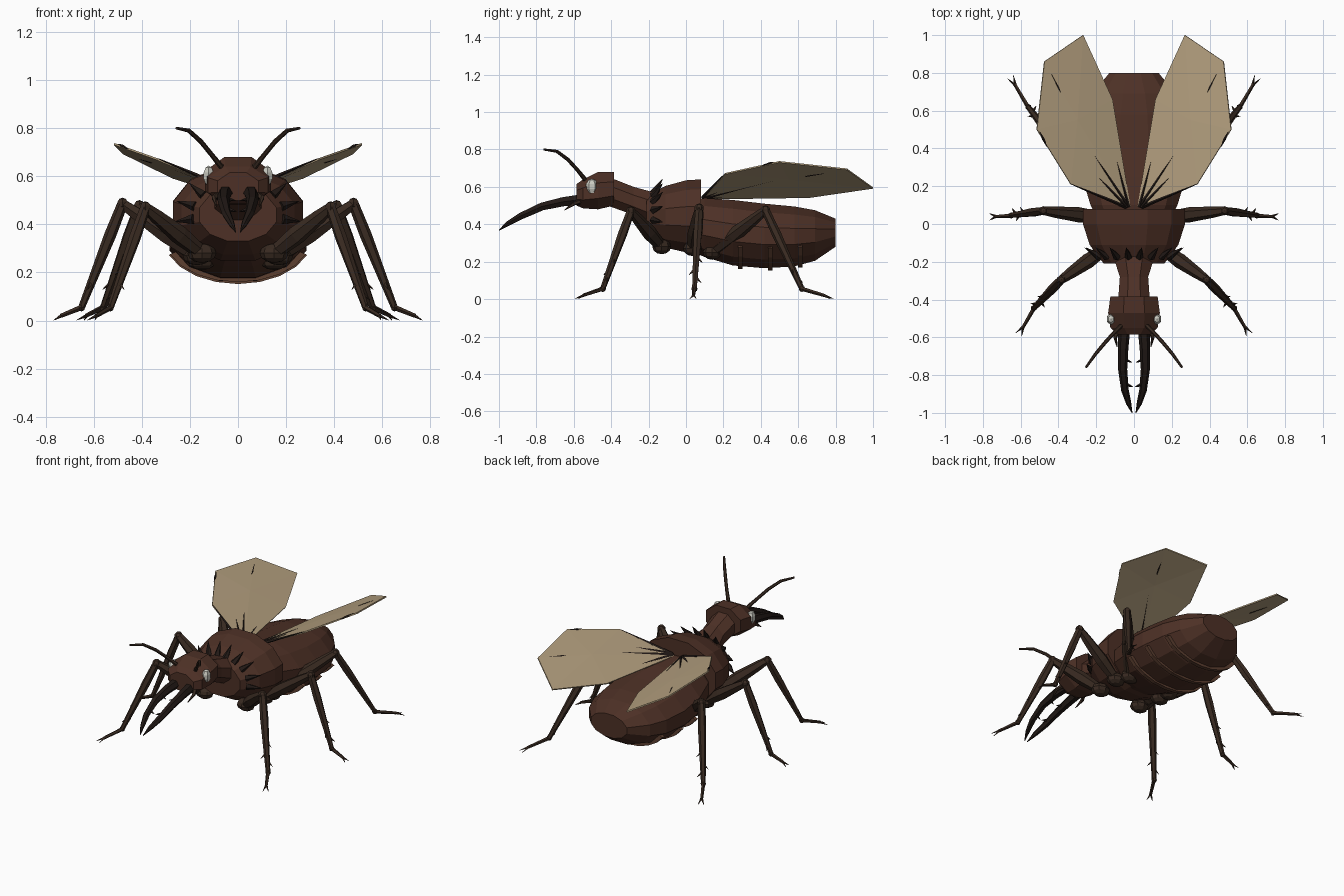
import bpy, bmesh, math
from mathutils import Vector

if "Cube" in bpy.data.objects:
    bpy.data.objects.remove(bpy.data.objects["Cube"])


def mat(name, *c):
    m = bpy.data.materials.new(name)
    m.diffuse_color = c if len(c) == 4 else (*c, 1)
    m.use_nodes = True
    m.node_tree.nodes["Principled BSDF"].inputs["Base Color"].default_value = m.diffuse_color
    return m


SHELL = mat("brown_shell", 0.075, 0.03, 0.019)
DARK = mat("dark_limb", 0.04, 0.023, 0.015)
BLACK = mat("black_spine", 0.016, 0.01, 0.008)
PLATE = mat("belly_plate", 0.11, 0.05, 0.03)
WING = mat("wing_membrane", 0.45, 0.345, 0.21, 0.9)
EYE = mat("pale_eye", 0.6, 0.6, 0.54)


def finish(name, bm, material, mirror=False):
    bmesh.ops.recalc_face_normals(bm, faces=bm.faces)
    me = bpy.data.meshes.new(name)
    bm.to_mesh(me)
    bm.free()
    ob = bpy.data.objects.new(name, me)
    bpy.context.collection.objects.link(ob)
    me.materials.append(material)
    if mirror:
        ob.modifiers.new("Mirror", 'MIRROR').use_mirror_merge = False
    return ob


def skin(bm, rings):
    loops = [[bm.verts.new(p) for p in r] for r in rings]
    n = len(loops[0])
    for a, b in zip(loops, loops[1:]):
        for i in range(n):
            j = (i + 1) % n
            bm.faces.new((a[i], a[j], b[j], b[i]))
    bm.faces.new(loops[0])
    bm.faces.new(loops[-1])


def body(name, sections, sides, material=SHELL):
    """Loft along y; sections are (y, bottom z, top z, half width)."""
    bm = bmesh.new()
    k = 1 / math.cos(math.pi / sides)
    rings = []
    for y, lo, hi, w in sections:
        ring = []
        for i in range(sides):
            a = 2 * math.pi * (i + 0.5) / sides
            ring.append((w * math.sin(a) * (k if sides % 4 == 0 else 1), y,
                         (lo + hi) / 2 + (hi - lo) / 2 * k * math.cos(a)))
        rings.append(ring)
    skin(bm, rings)
    return finish(name, bm, material)


def tube(bm, pts, radii, sides=6):
    pts = [Vector(p) for p in pts]
    rings = []
    for i, p in enumerate(pts):
        t = (pts[min(i + 1, len(pts) - 1)] - pts[max(i - 1, 0)]).normalized()
        ref = Vector((0, 0, 1)) if abs(t.z) < 0.92 else Vector((0, 1, 0))
        u = t.cross(ref).normalized()
        v = u.cross(t)
        rings.append([p + radii[i] * (u * math.cos(2 * math.pi * k / sides)
                                      + v * math.sin(2 * math.pi * k / sides))
                      for k in range(sides)])
    skin(bm, rings)


def ball(bm, loc, scale, u=8, v=6):
    r = bmesh.ops.create_uvsphere(bm, u_segments=u, v_segments=v, radius=1)
    bmesh.ops.scale(bm, vec=scale, verts=r["verts"])
    bmesh.ops.translate(bm, vec=loc, verts=r["verts"])


# Main body
body("abdomen", [(0.04, 0.25, 0.53, 0.2), (0.1, 0.225, 0.54, 0.23), (0.25, 0.18, 0.53, 0.275),
                 (0.42, 0.165, 0.51, 0.285), (0.58, 0.175, 0.495, 0.265),
                 (0.69, 0.205, 0.475, 0.22), (0.8, 0.28, 0.43, 0.13)], 12)
body("thorax", [(-0.21, 0.33, 0.55, 0.16), (-0.11, 0.275, 0.605, 0.235),
                (0.0, 0.25, 0.635, 0.27), (0.08, 0.25, 0.64, 0.27)], 12)
body("neck", [(-0.17, 0.4, 0.57, 0.11), (-0.28, 0.45, 0.6, 0.075), (-0.42, 0.5, 0.655, 0.085)], 8)
body("head", [(-0.385, 0.5, 0.68, 0.125), (-0.47, 0.48, 0.68, 0.137),
              (-0.55, 0.485, 0.64, 0.125), (-0.585, 0.5, 0.615, 0.085)], 8)

# Belly bands
for n, (y, w, lo) in enumerate([(0.29, 0.305, 0.16), (0.45, 0.31, 0.152), (0.61, 0.285, 0.168)]):
    bm = bmesh.new()
    rings = []
    for i in range(9):
        a = math.radians(-68 + 17 * i)
        ring = []
        for dy, inset in ((-0.012, 0), (0.012, 0), (0.012, 0.05), (-0.012, 0.05)):
            ring.append(((w - inset) * math.sin(a), y + dy,
                         0.345 - (0.345 - lo - inset) * math.cos(a)))
        rings.append(ring)
    skin(bm, rings)
    finish(f"belly_band_{n + 1}", bm, PLATE)

# Collar of backward-leaning spines
bm = bmesh.new()
for deg in (9, 29, 50, 74, 98):
    a = math.radians(deg)
    d = Vector((math.sin(a), 0, math.cos(a)))
    base = Vector((0.185 * d.x, -0.175, 0.44 + 0.125 * d.z))
    tube(bm, [base, base + d * 0.08 + Vector((0, 0.05, 0))], [0.022, 0.001], 5)
finish("thorax_spines", bm, BLACK, True)

# Eyes
bm = bmesh.new()
ball(bm, (0.122, -0.503, 0.602), (0.025, 0.033, 0.042), 6, 5)
finish("eyes", bm, EYE, True)

# Mandibles with inner teeth and palps
bm = bmesh.new()
tube(bm, [(0.05, -0.54, 0.535), (0.058, -0.66, 0.52), (0.06, -0.77, 0.495),
          (0.048, -0.88, 0.445), (0.028, -0.95, 0.405), (0.01, -1.0, 0.368)],
     [0.032, 0.028, 0.024, 0.02, 0.014, 0.002])
for y, x, z in ((-0.72, 0.045, 0.505), (-0.85, 0.04, 0.46)):
    tube(bm, [(x, y, z), (x - 0.035, y - 0.012, z - 0.006)], [0.011, 0.001], 4)
finish("mandibles", bm, BLACK, True)
bm = bmesh.new()
tube(bm, [(0.075, -0.55, 0.53), (0.1, -0.6, 0.51), (0.09, -0.65, 0.475)], [0.014, 0.011, 0.002], 5)
finish("palps", bm, DARK, True)

# Antennae
bm = bmesh.new()
tube(bm, [(0.07, -0.54, 0.64), (0.11, -0.58, 0.69), (0.155, -0.63, 0.745),
          (0.205, -0.69, 0.79), (0.255, -0.76, 0.8)], [0.012, 0.01, 0.01, 0.009, 0.006])
finish("antennae", bm, DARK, True)

# Legs: hip, knee, ankle, toe
legs = {
    "front_legs": [(0.15, -0.13, 0.28), (0.385, -0.295, 0.47), (0.53, -0.445, 0.055), (0.61, -0.585, 0.008)],
    "middle_legs": [(0.17, 0.035, 0.27), (0.48, 0.07, 0.485), (0.65, 0.045, 0.055), (0.765, 0.038, 0.008)],
    "hind_legs": [(0.15, 0.14, 0.25), (0.41, 0.425, 0.475), (0.56, 0.62, 0.055), (0.655, 0.78, 0.008)],
}
for name, pts in legs.items():
    hip, knee, ankle, toe = map(Vector, pts)
    bm = bmesh.new()
    ball(bm, hip, (0.06, 0.05, 0.04))
    tube(bm, [hip, hip.lerp(knee, 0.4), hip.lerp(knee, 0.8), knee], [0.03, 0.04, 0.03, 0.022])
    ball(bm, knee, (0.026, 0.026, 0.026), 6, 5)
    tube(bm, [knee, knee.lerp(ankle, 0.3), ankle], [0.022, 0.025, 0.014])
    ball(bm, ankle, (0.017, 0.017, 0.017), 6, 4)
    tube(bm, [ankle, ankle.lerp(toe, 0.75)], [0.012, 0.009], 5)
    # Shin spurs and forked claw
    step = (toe - ankle).normalized()
    side = Vector((-step.y, step.x, 0)).normalized()
    for f, s in ((0.6, 1), (0.75, -1), (0.85, 1)):
        p = knee.lerp(ankle, f)
        tube(bm, [p, p + side * s * 0.035 + step * 0.02 - Vector((0, 0, 0.025))], [0.011, 0.001], 4)
    p = ankle.lerp(toe, 0.7)
    for s in (-1, 1):
        tube(bm, [p, toe + side * s * 0.018 - Vector((0, 0, 0.006))], [0.008, 0.001], 4)
    finish(name, bm, DARK, True)


# Wings: nearly flat membranes sloping up and outward
def on_wing(x, y, up=0.0):
    return (x, y, 0.54 + 0.45 * (x - 0.03) - 0.06 * (y - 0.1) + up)


bm = bmesh.new()
rim = [bm.verts.new(on_wing(*p)) for p in
       [(0.02, 0.09), (0.115, 0.66), (0.27, 1.0), (0.475, 0.86), (0.515, 0.5), (0.335, 0.21)]]
mid = bm.verts.new(on_wing(0.3, 0.55, 0.008))
for i in range(6):
    bm.faces.new((rim[i], rim[(i + 1) % 6], mid))
wing = finish("wings", bm, WING)
sol = wing.modifiers.new("Solidify", 'SOLIDIFY')
sol.thickness, sol.offset = 0.008, 0
wing.modifiers.new("Mirror", 'MIRROR').use_mirror_merge = False

# Wing veins
bm = bmesh.new()
for (x0, y0), (x1, y1) in [((0.03, 0.09), (0.09, 0.33)), ((0.03, 0.09), (0.28, 0.47)),
                           ((0.04, 0.09), (0.2, 0.26)), ((0.04, 0.09), (0.33, 0.21)),
                           ((0.36, 0.64), (0.44, 0.8)), ((0.46, 0.41), (0.5, 0.49))]:
    tube(bm, [on_wing(x0, y0), on_wing((x0 + x1) / 2, (y0 + y1) / 2, 0.004), on_wing(x1, y1, 0.004)],
         [0.011 if y0 < 0.2 else 0.003, 0.007, 0.002], 4)
finish("wing_veins", bm, BLACK, True)
